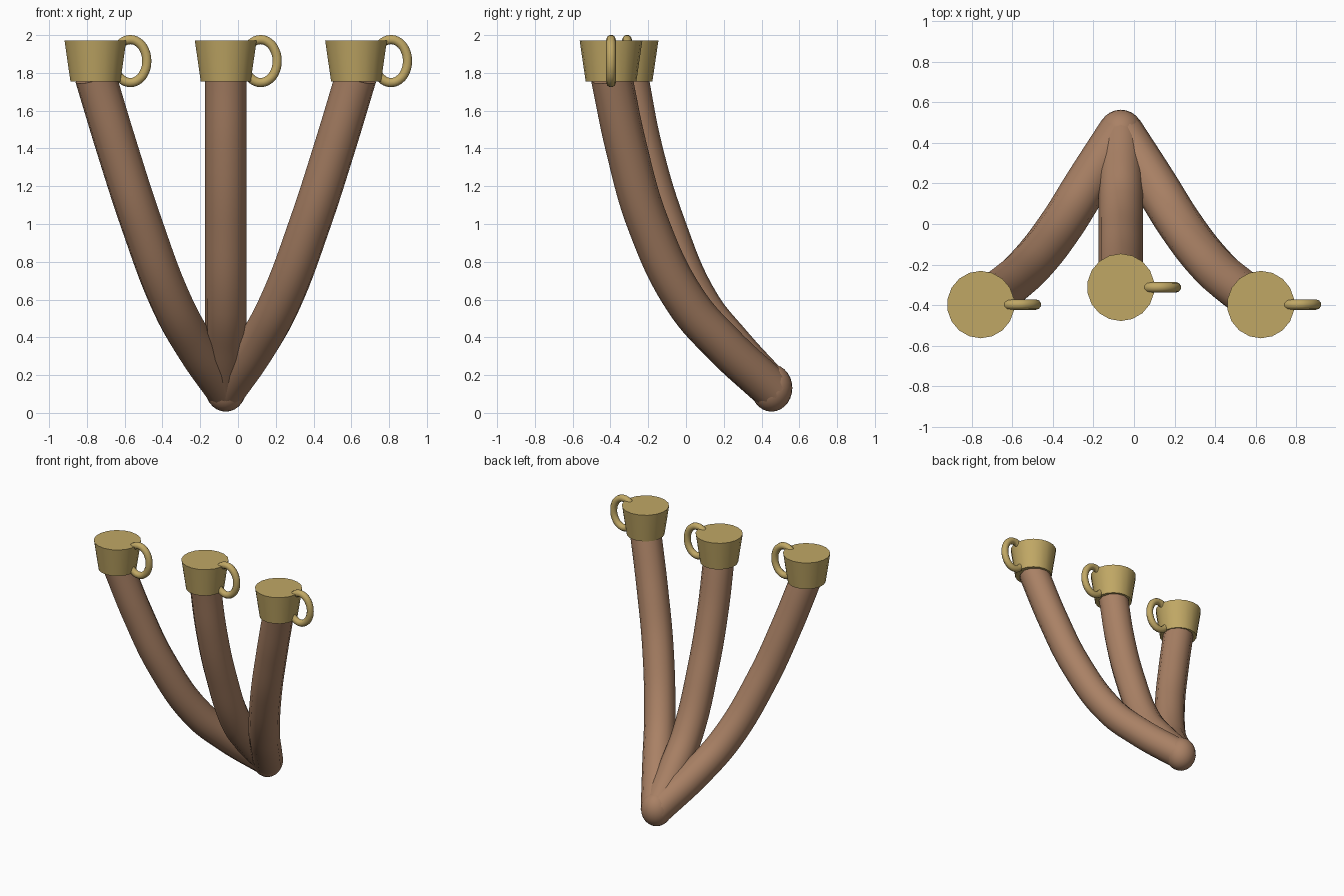
import bpy, math

if "Cube" in bpy.data.objects:
    bpy.data.objects.remove(bpy.data.objects["Cube"])

CX = -0.065  # the group of arms is mirrored about this x


def material(name, rgb):
    m = bpy.data.materials.new(name)
    m.diffuse_color = (*rgb, 1)
    m.use_nodes = True
    m.node_tree.nodes["Principled BSDF"].inputs["Base Color"].default_value = m.diffuse_color
    return m


brown = material("brown skin", (0.40, 0.22, 0.13))
gold = material("brass", (0.53, 0.39, 0.13))


def tube(name, points, radius, mat, closed=False, steps=8, sides=4):
    """Round tube along a smooth path, turned into a mesh."""
    cu = bpy.data.curves.new(name, 'CURVE')
    cu.dimensions = '3D'
    cu.bevel_depth = radius
    cu.bevel_resolution = sides
    cu.resolution_u = steps
    cu.use_fill_caps = not closed
    sp = cu.splines.new('BEZIER')
    sp.bezier_points.add(len(points) - 1)
    for bp, p in zip(sp.bezier_points, points):
        bp.co = p
        bp.handle_left_type = bp.handle_right_type = 'AUTO'
    sp.use_cyclic_u = closed
    ob = bpy.data.objects.new(name, cu)
    bpy.context.collection.objects.link(ob)
    bpy.ops.object.select_all(action='DESELECT')
    ob.select_set(True)
    bpy.context.view_layer.objects.active = ob
    bpy.ops.object.convert(target='MESH')
    finish(mat)


def finish(mat, name=None):
    ob = bpy.context.object
    if name:
        ob.name = name
    ob.data.materials.clear()
    ob.data.materials.append(mat)
    bpy.ops.object.shade_smooth_by_angle(angle=math.radians(40))


# Arms: (sideways offset, y, z) from the shared root up to each cup
side_path = [(0, 0.455, 0.125), (0.165, 0.20, 0.36), (0.29, 0.0, 0.59),
             (0.445, -0.20, 1.0), (0.575, -0.315, 1.4), (0.69, -0.395, 1.78)]
mid_path = [(0, 0.455, 0.125), (0, 0.24, 0.36), (0, 0.07, 0.575),
            (0, -0.115, 1.0), (0, -0.235, 1.4), (0, -0.31, 1.78)]
for label, sign, path in (("left", -1, side_path), ("middle", 0, mid_path),
                          ("right", 1, side_path)):
    tube(label + "_arm", [(CX + sign * x, y, z) for x, y, z in path],
         0.11, brown)

# Rounded root where the arms meet, slightly taller than wide
bpy.ops.mesh.primitive_uv_sphere_add(segments=24, ring_count=14, radius=0.11,
                                     location=(CX, 0.453, 0.132))
bpy.context.object.scale.z = 1.14
finish(brown, "arm_root")

# Cups with oval ring handles
for label, x, y in (("left", CX - 0.69, -0.397), ("middle", CX, -0.312),
                    ("right", CX + 0.69, -0.397)):
    bpy.ops.mesh.primitive_cone_add(vertices=18, radius1=0.134, radius2=0.166,
                                    depth=0.217, location=(x, y, 1.8625))
    finish(gold, label + "_cup")
    ring = [(x + 0.185 + 0.087 * math.cos(a), y, 1.8625 + 0.1135 * math.sin(a))
            for a in (i * math.pi / 6 for i in range(12))]
    tube(label + "_handle", ring, 0.0255, gold, closed=True, steps=3, sides=3)
